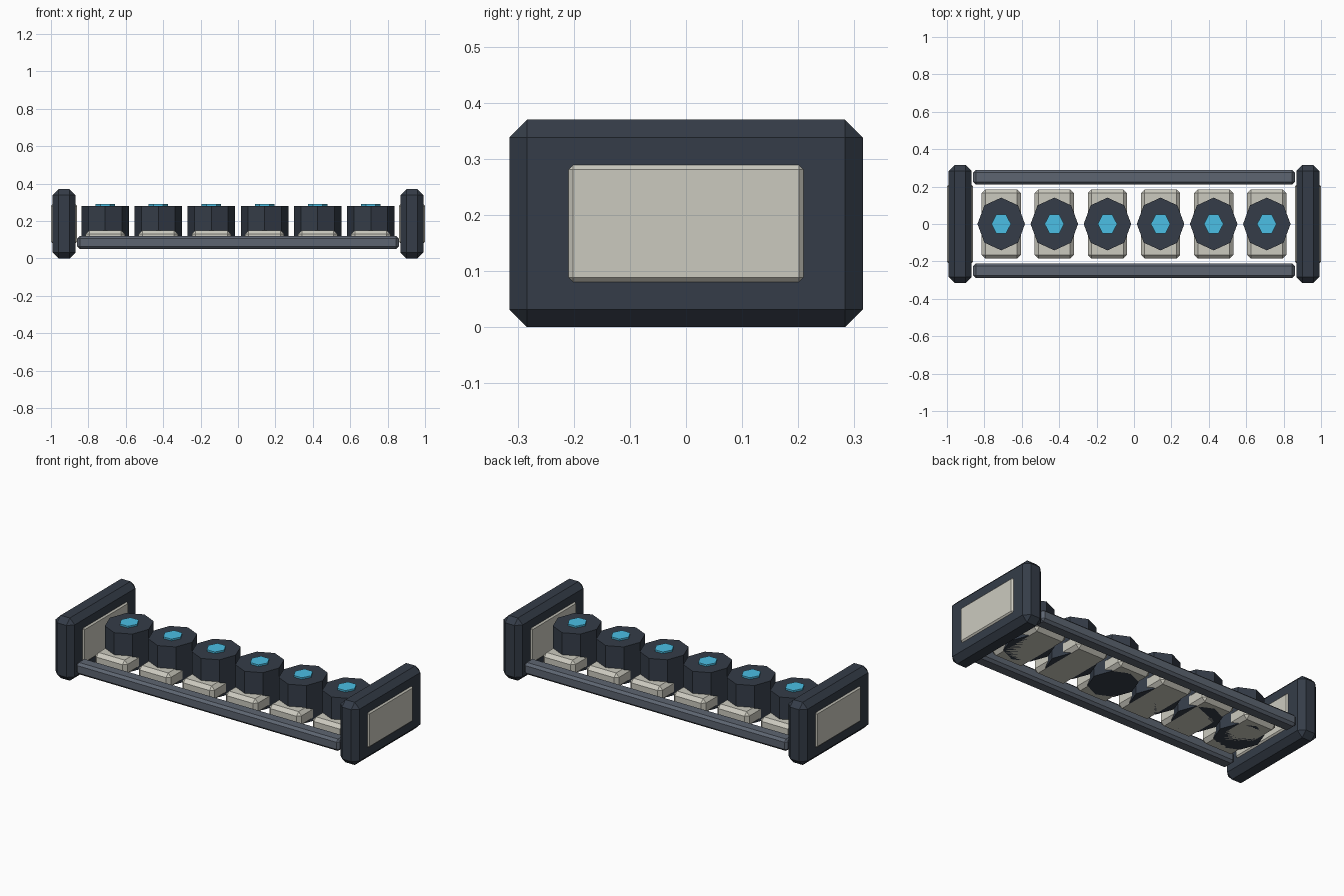
import bpy, bmesh
from mathutils import Matrix

if "Cube" in bpy.data.objects:
    bpy.data.objects.remove(bpy.data.objects["Cube"])


def material(name, rgb):
    m = bpy.data.materials.new(name)
    m.diffuse_color = (*rgb, 1)
    m.use_nodes = True
    m.node_tree.nodes["Principled BSDF"].inputs["Base Color"].default_value = m.diffuse_color
    return m


DARK = material("dark_slate", (0.035, 0.046, 0.065))
STEEL = material("steel_grey", (0.11, 0.13, 0.165))
CREAM = material("warm_grey", (0.6, 0.59, 0.52))
BLUE = material("glow_blue", (0.07, 0.52, 0.78))


def finish(bm, name, mat):
    me = bpy.data.meshes.new(name)
    bm.to_mesh(me)
    bm.free()
    me.materials.append(mat)
    ob = bpy.data.objects.new(name, me)
    bpy.context.collection.objects.link(ob)


def block(name, centre, size, bevel, mat):
    """Box with single-segment chamfered edges."""
    bm = bmesh.new()
    bmesh.ops.create_cube(bm, size=1, matrix=Matrix.Translation(centre) @ Matrix.Diagonal((*size, 1)))
    bmesh.ops.bevel(bm, geom=bm.edges[:], offset=bevel, segments=1, affect='EDGES')
    finish(bm, name, mat)


def prism(name, x, z0, z1, sides, rx, ry, mat):
    """Upright prism with a corner on the x axis."""
    bm = bmesh.new()
    bmesh.ops.create_cone(bm, cap_ends=True, segments=sides, radius1=1, radius2=1, depth=1)
    # put a corner on +x whatever the primitive's starting angle
    v = bm.verts[:][0].co.copy()
    turn = Matrix.Rotation(-v.xy.to_3d().to_2d().angle_signed((1, 0)), 4, 'Z')
    if abs((turn @ v).x - 1) > 1e-3:
        turn.invert()
    bm.transform(Matrix.Translation((x, 0, (z0 + z1) / 2)) @ Matrix.Diagonal((rx, ry, z1 - z0, 1)) @ turn)
    finish(bm, name, mat)


for s, side in ((-1, "left"), (1, "right")):
    # end plates with inset panels showing on both faces
    block(f"{side}_end_plate", (s * 0.93, 0, 0.185), (0.124, 0.63, 0.37), 0.032, DARK)
    block(f"{side}_end_panel", (s * 0.93, 0, 0.185), (0.14, 0.42, 0.21), 0.009, CREAM)

for s, side in ((-1, "front"), (1, "back")):
    # long rails
    block(f"{side}_rail", (0, s * 0.25, 0.085), (1.72, 0.08, 0.07), 0.014, STEEL)

for i in range(6):
    # row of units: base pad, eight-sided drum, lit hexagonal cap
    x = -0.71 + i * 0.284
    block(f"base_pad_{i+1}", (x, 0, 0.105), (0.21, 0.37, 0.09), 0.02, CREAM)
    prism(f"drum_{i+1}", x, 0.06, 0.28, 8, 0.127, 0.141, DARK)
    prism(f"cap_{i+1}", x, 0.26, 0.29, 6, 0.052, 0.058, BLUE)
